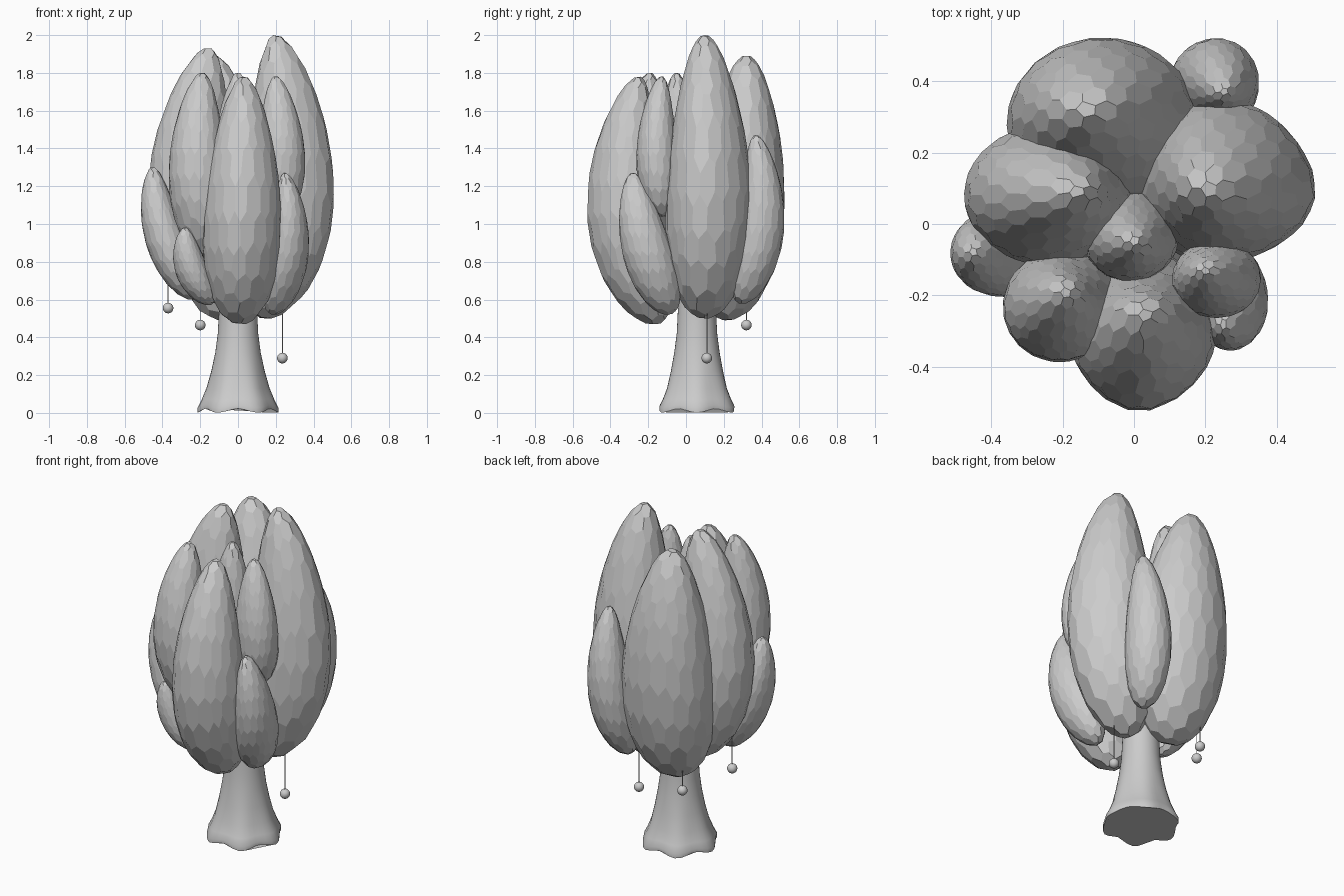
import bpy, bmesh, math, random
from mathutils import Vector

if "Cube" in bpy.data.objects:
    bpy.data.objects.remove(bpy.data.objects["Cube"])

random.seed(4)


def make_object(name, bm):
    mesh = bpy.data.meshes.new(name)
    bm.to_mesh(mesh)
    bm.free()
    obj = bpy.data.objects.new(name, mesh)
    bpy.context.collection.objects.link(obj)
    return obj


def faceted_ball():
    """Unit ball of irregular polygons: the dual of a jittered ico sphere."""
    bpy.ops.mesh.primitive_ico_sphere_add(subdivisions=3, radius=1)
    source = bpy.context.object
    ico = bmesh.new()
    ico.from_mesh(source.data)
    bpy.data.objects.remove(source)
    for v in ico.verts:
        jitter = Vector([random.uniform(-0.075, 0.075) for _ in range(3)])
        v.co = (v.co + jitter).normalized()
    bm = bmesh.new()
    corner = {f: bm.verts.new(f.calc_center_median().normalized()) for f in ico.faces}
    for v in ico.verts:
        n = v.co.normalized()
        side = n.orthogonal().normalized()
        up = n.cross(side)
        around = sorted(v.link_faces, key=lambda f: math.atan2(
            corner[f].co.dot(up), corner[f].co.dot(side)))
        bm.faces.new([corner[f] for f in around])
    ico.free()
    return bm


def leaf_lobe(name, bottom, mid, tip, rx, ry, keel=0.0, keel_angle=0.0):
    """Bud-shaped clump swept along a bowed spine; keel is an outward ridge."""
    b, t = Vector(bottom), Vector(tip)
    m = Vector((mid[0], mid[1], (b.z + t.z) / 2))
    a = math.radians(keel_angle)
    out = Vector((math.cos(a), math.sin(a)))
    bm = faceted_ball()
    low = min(v.co.z for v in bm.verts)
    high = max(v.co.z for v in bm.verts)
    for v in bm.verts:
        u = v.co.copy()
        w = 2 * (u.z - low) / (high - low) - 1
        s = (w + 1) / 2
        c = b * (1 - s) * (1 - 2 * s) + m * 4 * s * (1 - s) + t * s * (2 * s - 1)
        flat = Vector((u.x, u.y))
        ridge = max(0.0, flat.normalized().dot(out)) ** 6
        k = (1 - 0.27 * w) * (1 + keel * ridge) * 1.01
        v.co = c + Vector((u.x * rx * k, u.y * ry * k, 0))
    bmesh.ops.recalc_face_normals(bm, faces=bm.faces[:])
    return make_object(name, bm)


# Canopy clumps: bottom, middle centre, tip, x radius, y radius (, keel, keel direction)
LOBES = {
    "clump_right": ((0.15, 0.10, 0.50), (0.25, 0.12), (0.20, 0.10, 2.0), 0.225, 0.22, 0.14, -12),
    "clump_front": ((0.01, -0.17, 0.47), (0.025, -0.31), (0.03, -0.25, 1.78), 0.20, 0.19, 0.12, -95),
    "clump_back": ((-0.08, 0.22, 0.49), (-0.09, 0.29), (-0.13, 0.32, 1.89), 0.26, 0.23),
    "clump_left": ((-0.15, 0.10, 0.58), (-0.24, 0.08), (-0.16, 0.09, 1.93), 0.23, 0.19),
    "clump_front_left": ((-0.15, -0.15, 0.80), (-0.21, -0.235), (-0.19, -0.19, 1.80), 0.155, 0.15),
    "clump_front_right": ((0.22, -0.13, 1.04), (0.23, -0.155), (0.20, -0.13, 1.78), 0.12, 0.105),
    "clump_centre": ((0.0, 0.0, 0.8), (-0.01, -0.04), (0.0, -0.05, 1.80), 0.13, 0.12),
    "small_clump_back": ((0.18, 0.30, 0.58), (0.23, 0.395), (0.25, 0.37, 1.47), 0.12, 0.125),
    "small_clump_left": ((-0.25, -0.07, 0.60), (-0.39, -0.08), (-0.45, -0.08, 1.30), 0.11, 0.12),
    "small_clump_front_right": ((0.19, -0.10, 0.52), (0.265, -0.215), (0.25, -0.28, 1.27), 0.11, 0.13),
    "small_clump_front_left": ((-0.16, -0.20, 0.57), (-0.25, -0.24), (-0.28, -0.29, 0.98), 0.088, 0.092),
}
for lobe_name, spec in LOBES.items():
    leaf_lobe(lobe_name, *spec)

# Trunk: flared rings whose lower edge swells into root toes
PROFILE = [(0.80, 0.09), (0.52, 0.102), (0.42, 0.107), (0.32, 0.120), (0.22, 0.140),
           (0.13, 0.163), (0.07, 0.187), (0.035, 0.205), (0.012, 0.204)]
SIDES = 40
bm = bmesh.new()
rings = []
for z, r in PROFILE:
    amount = 0.05 * max(0.0, 1 - z / 0.3)
    ring = []
    for i in range(SIDES):
        a = 2 * math.pi * i / SIDES
        wave = math.cos(6 * a)
        rr = r * (1 + amount * wave)
        dz = -0.012 * wave * max(0.0, 1 - z / 0.1)
        ring.append(bm.verts.new((rr * math.cos(a), 0.058 + rr * math.sin(a), max(0, z + dz))))
    rings.append(ring)
for upper, lower in zip(rings, rings[1:]):
    for i in range(SIDES):
        j = (i + 1) % SIDES
        bm.faces.new((upper[i], lower[i], lower[j], upper[j]))
bm.faces.new(rings[0])
bm.faces.new(rings[-1][::-1])
bmesh.ops.recalc_face_normals(bm, faces=bm.faces[:])
trunk = make_object("trunk", bm)
bpy.ops.object.select_all(action='DESELECT')
trunk.select_set(True)
bpy.context.view_layer.objects.active = trunk
bpy.ops.object.shade_smooth_by_angle(angle=math.radians(35))

# Hanging fruits, each on a thin thread running up into the canopy
for n, (x, y, z, top) in enumerate([(0.235, 0.11, 0.29, 0.70),
                                    (-0.20, 0.32, 0.465, 0.75),
                                    (-0.37, 0.09, 0.555, 0.85)], 1):
    bpy.ops.mesh.primitive_uv_sphere_add(segments=20, ring_count=12, radius=0.028,
                                         location=(x, y, z))
    fruit = bpy.context.object
    fruit.name = f"fruit_{n}"
    fruit.data.shade_smooth()
    bpy.ops.mesh.primitive_cylinder_add(vertices=6, radius=0.0025, depth=top - z,
                                        location=(x, y, (z + top) / 2))
    bpy.context.object.name = f"fruit_thread_{n}"
